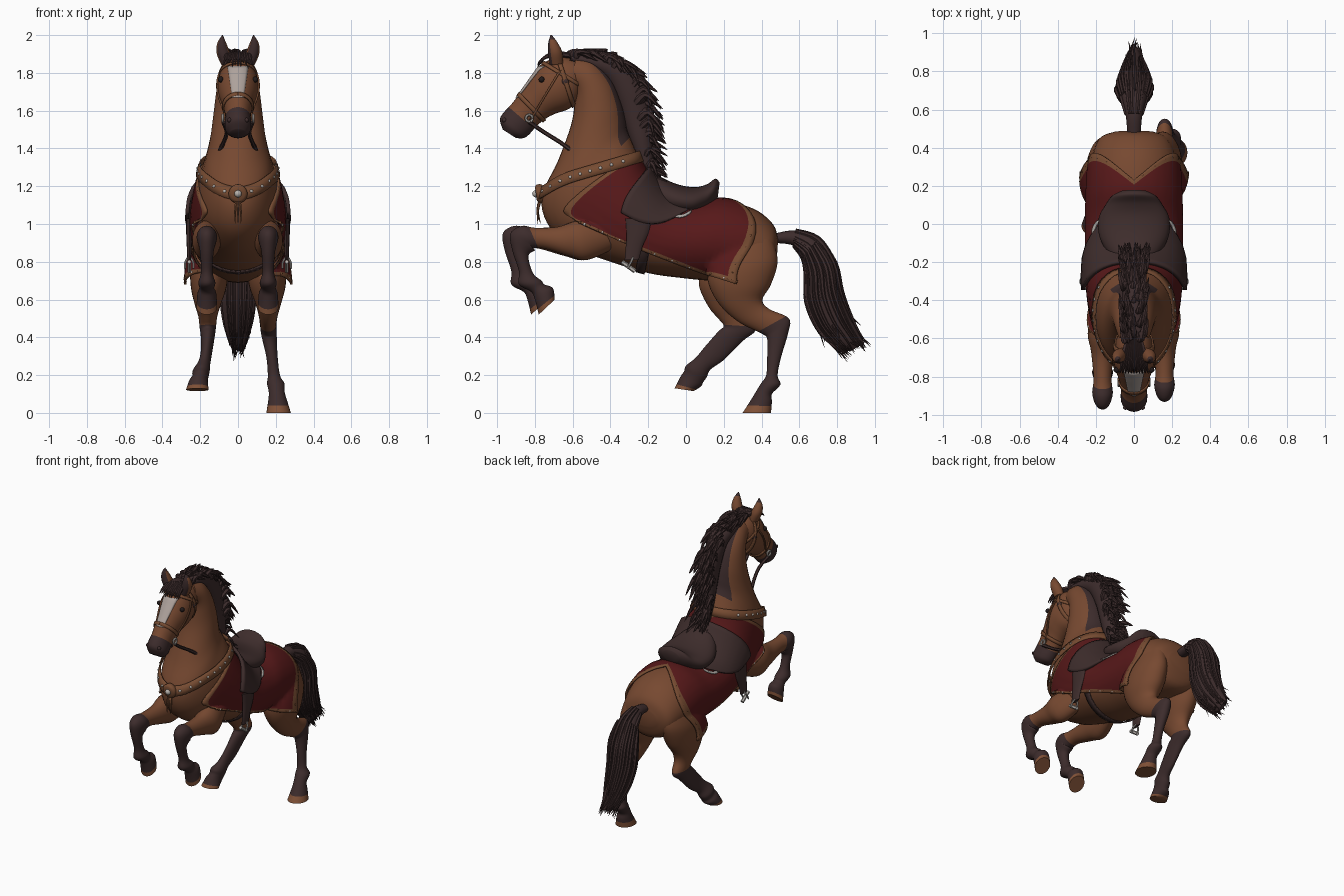
import bpy, bmesh, math, random
from mathutils import Vector as V
from mathutils.bvhtree import BVHTree

if "Cube" in bpy.data.objects:
    bpy.data.objects.remove(bpy.data.objects["Cube"])

random.seed(4)


def mat(name, r, g, b):
    m = bpy.data.materials.new(name)
    m.diffuse_color = (r, g, b, 1)
    m.use_nodes = True
    m.node_tree.nodes["Principled BSDF"].inputs["Base Color"].default_value = m.diffuse_color
    return m


COAT = mat("chestnut coat", .183, .066, .030)
DARK = mat("dark brown hair", .046, .025, .025)
LEATHER = mat("saddle leather", .048, .026, .025)
RED = mat("red cloth", .096, .0095, .010)
TRIM = mat("tan leather", .18, .07, .031)
SOLE = mat("hoof horn", .21, .08, .037)
SILVER = mat("silver", .46, .43, .40)
WHITE = mat("white blaze", .42, .36, .33)
BLACK = mat("eye black", .015, .01, .01)


def make(name, verts, faces, mats, rule=None, thick=0):
    me = bpy.data.meshes.new(name)
    me.from_pydata([tuple(v) for v in verts], [], faces)
    for m in mats:
        me.materials.append(m)
    for p in me.polygons:
        p.use_smooth = True
        if rule:
            p.material_index = rule(p.index, p.center)
    bm = bmesh.new()
    bm.from_mesh(me)
    bmesh.ops.recalc_face_normals(bm, faces=bm.faces)
    bm.to_mesh(me)
    bm.free()
    me.set_sharp_from_angle(angle=math.radians(50))
    ob = bpy.data.objects.new(name, me)
    bpy.context.collection.objects.link(ob)
    if thick:
        s = ob.modifiers.new("thickness", 'SOLIDIFY')
        s.thickness, s.offset = thick, 0


def spline(pts, n):
    """Catmull-Rom through tuples of any size"""
    P = [pts[0]] + list(pts) + [pts[-1]]
    out = []
    for k in range(1, len(P) - 2):
        for q in range(n):
            t = q / n
            out.append(tuple(.5 * (2*b + (c-a)*t + (2*a-5*b+4*c-d)*t*t + (3*b-a-3*c+d)*t**3)
                             for a, b, c, d in zip(*P[k-1:k+3])))
    return out + [tuple(pts[-1])]


def loft(name, stations, mats, rule=None, seg=28, n=5):
    """Station: y,z of upper edge, y,z of lower edge, half width[, x]"""
    st = spline([s if len(s) > 5 else (*s, 0) for s in stations], n)
    verts, faces = [], []
    for y1, z1, y2, z2, w, x in st:
        for k in range(seg):
            a = 2 * math.pi * k / seg
            c = math.cos(a) / 2
            verts.append(V((x + max(w, .001) * math.sin(a), (y1+y2)/2 + (y1-y2)*c, (z1+z2)/2 + (z1-z2)*c)))
    for i in range(len(st) - 1):
        for k in range(seg):
            l = (k + 1) % seg
            faces.append((i*seg+k, i*seg+l, (i+1)*seg+l, (i+1)*seg+k))
    start = len(faces)
    faces += [tuple(range(seg)), tuple(range((len(st)-1)*seg, len(st)*seg))]
    f = (lambda i, c: rule(0 if i == start else i // seg / n, i % seg)) if rule else None
    make(name, verts, faces, mats, f)
    return verts, faces


def tree(*parts):
    vs, fs = [], []
    for v, f in parts:
        fs += [tuple(i + len(vs) for i in q) for q in f]
        vs += v
    return BVHTree.FromPolygons(vs, fs)


def drape(name, bvh, fn, nu, nv, mats, rule=None, thick=.008, far=.6):
    """Lay a grid on a surface; fn(u, v) gives inner point, direction, offset"""
    pts = []
    for i in range(nu + 1):
        for j in range(nv + 1):
            c, d, off = fn(i / nu, j / nv)
            d = d.normalized()
            hit = bvh.ray_cast(c + d * far, -d, far * 1.2)[0]
            pts.append((hit or c) + d * off)
    w = nv + 1
    faces = [(i*w+j, i*w+j+1, (i+1)*w+j+1, (i+1)*w+j) for i in range(nu) for j in range(nv)]
    f = (lambda i, c: rule(i // nv, i % nv)) if rule else None
    make(name, pts, faces, mats, f, thick)
    return pts


def ring(name, bvh, top, bot, width, off, m, far=.45, dip=0):
    t, b = V((0, *top)), V((0, *bot))
    c, e = (t + b) / 2, (t - b).normalized()
    nrm = e.cross(V((1, 0, 0)))

    def fn(u, v):
        a = u * 2 * math.pi
        low = V((0, 0, -dip * max(0, -math.cos(a)) ** 5))
        return c + low + nrm * width * (v - .5), e * math.cos(a) + V((math.sin(a), 0, 0)), off
    return drape(name, bvh, fn, 48, 2, [m], far=far)


def tubes(name, paths, m, taper=True, seg=6, n=4):
    """Round strands; path = (points, radius)"""
    verts, faces = [], []
    for pts, r in paths:
        st = [V(p) for p in spline([tuple(p) for p in pts], n)]
        o = len(verts)
        for i, p in enumerate(st):
            d = (st[min(i+1, len(st)-1)] - st[max(i-1, 0)]).normalized()
            a = d.cross(V((.3, .2, .9)) if abs(d.x) > .8 else V((1, 0, 0))).normalized()
            b, t = d.cross(a), i / (len(st) - 1)
            q = r * (max(.03, (1 - t) ** .7) * min(1, .6 + 2*t) if taper else 1)
            verts += [p + (a*math.cos(k*2*math.pi/seg) + b*math.sin(k*2*math.pi/seg)) * q for k in range(seg)]
        for i in range(len(st) - 1):
            faces += [(o+i*seg+k, o+i*seg+(k+1) % seg, o+(i+1)*seg+(k+1) % seg, o+(i+1)*seg+k) for k in range(seg)]
        faces += [tuple(range(o, o+seg)), tuple(range(len(verts)-seg, len(verts)))]
    make(name, verts, faces, [m])


def balls(name, pts, r, m, sub=1):
    bm = bmesh.new()
    for p in pts:
        for v in bmesh.ops.create_icosphere(bm, subdivisions=sub, radius=r)['verts']:
            v.co += V(p)
    bm.verts.index_update()
    make(name, [v.co.copy() for v in bm.verts], [[v.index for v in f.verts] for f in bm.faces], [m])
    bm.free()


# torso and neck, dark along the crest
body = loft("torso_and_neck", [
    (.488, .92, .48, .80, .10), (.46, 1.0, .43, .70, .185), (.36, 1.08, .28, .69, .225), (.2, 1.12, .12, .70, .235),
    (.05, 1.10, -.03, .715, .235), (-.1, 1.13, -.2, .74, .235), (-.22, 1.28, -.4, .80, .235),
    (-.26, 1.38, -.58, .87, .225), (-.29, 1.45, -.72, .98, .205), (-.31, 1.5, -.765, 1.14, .175),
    (-.32, 1.56, -.68, 1.33, .148), (-.34, 1.64, -.61, 1.52, .13), (-.39, 1.76, -.59, 1.64, .115),
    (-.48, 1.86, -.59, 1.70, .10), (-.58, 1.89, -.62, 1.72, .08)], [COAT, DARK],
    lambda s, k: int(8 < s < 14 and (k < 3 or k > 24)))

# head with dark muzzle
head = loft("head", [
    (-.56, 1.86, -.55, 1.74, .07), (-.66, 1.885, -.57, 1.66, .095), (-.76, 1.85, -.62, 1.61, .108),
    (-.81, 1.79, -.69, 1.585, .10), (-.86, 1.72, -.74, 1.56, .082), (-.92, 1.64, -.79, 1.52, .068),
    (-.97, 1.585, -.83, 1.475, .07), (-.985, 1.55, -.86, 1.455, .066), (-.97, 1.50, -.90, 1.455, .045)],
    [COAT, DARK], lambda s, k: int(s > 5.3), n=6)

# hind legs: one planted, one lifted forward
leg_rule = lambda knee, sole: (lambda s, k: 2 if s > sole else int(s > knee))
hind_r = loft("right_hind_leg", [
    (.46, .92, .17, .92, .07, .14), (.485, .8, .12, .78, .10, .15), (.45, .68, .12, .68, .098, .155),
    (.405, .60, .18, .57, .07, .16), (.44, .55, .28, .48, .05, .16), (.545, .50, .40, .42, .043, .16),
    (.54, .42, .43, .39, .04, .165), (.505, .3, .43, .29, .03, .18), (.485, .2, .425, .2, .032, .19),
    (.50, .15, .40, .16, .046, .2), (.455, .10, .375, .12, .042, .205), (.455, .06, .345, .07, .05, .21),
    (.45, 0, .30, 0, .065, .215)], [COAT, DARK, SOLE], leg_rule(4.7, 11.3))
hind_l = loft("left_hind_leg", [
    (.45, .9, .12, .9, .07, -.14), (.46, .8, .08, .78, .10, -.15), (.41, .67, .07, .67, .095, -.155),
    (.35, .58, .12, .56, .068, -.16), (.34, .52, .17, .50, .05, -.16), (.37, .44, .20, .46, .043, -.16),
    (.30, .38, .17, .43, .037, -.16), (.20, .28, .10, .35, .03, -.168), (.13, .23, .05, .29, .033, -.18),
    (.11, .19, 0, .25, .045, -.195), (.09, .16, -.01, .22, .043, -.2), (.08, .14, -.03, .19, .05, -.21),
    (.04, .115, -.06, .13, .06, -.215)], [COAT, DARK, SOLE], leg_rule(4.6, 11.5))

# raised front legs
fore = [(-.32, 1.0, -.36, .88, .04), (-.55, 1.02, -.52, .81, .075), (-.68, .985, -.62, .83, .06),
        (-.80, .98, -.75, .87, .047), (-.87, .99, -.81, .87, .054), (-.93, .95, -.80, .86, .048),
        (-.92, .86, -.835, .83, .035), (-.885, .75, -.81, .74, .031), (-.885, .68, -.765, .70, .045),
        (-.82, .64, -.75, .68, .039), (-.80, .60, -.705, .66, .05), (-.78, .52, -.695, .60, .055)]
legs = []
for side, x, dy in (("right", .16, 0), ("left", -.165, -.04)):
    st = [(a + dy * min(1, i/4), b, c + dy * min(1, i/4), d, w, x * (1 if i else .75))
          for i, (a, b, c, d, w) in enumerate(fore)]
    legs.append(loft(side + "_front_leg", st, [COAT, DARK, SOLE], leg_rule(3.3, 10.4)))

torso_bvh, head_bvh = tree(body), tree(head)
all_bvh = tree(body, hind_r, hind_l, *legs)

# ears, eyes, nostrils, blaze
for s, side in ((1, "right"), (-1, "left")):
    loft(side + "_ear", [(-.65, 1.85, -.72, 1.84, .03, s*.06), (-.655, 1.91, -.73, 1.90, .036, s*.078),
         (-.68, 1.96, -.73, 1.955, .024, s*.086), (-.71, 2.0, -.718, 2.0, .002, s*.082)],
         [COAT, DARK], lambda t, k: int(t > 2.2 or 4 < k < 9), seg=14)
balls("eyes", [(s*.091, -.765, 1.765) for s in (1, -1)], .016, BLACK, 2)
balls("nostrils", [(s*.045, -.962, 1.55) for s in (1, -1)], .013, DARK, 2)
drape("blaze", head_bvh, lambda u, v: (V(((v-.5)*(.06 + .05*u), -.68, 1.67 + .165*u)), V((0, -1, 0)), .004),
      12, 8, [WHITE], thick=.004)

# saddle blanket with trimmed hem
def blanket(u, v):
    a = (v - .5) * math.pi
    b = V((0, -.55 + .82*u, 1.0 - .39*u + .07*u*u))
    t = V((0, -.2 + .43*u, 1.33 - .2*u))
    k = abs(math.sin(2*a))
    y = 2.0 * u * .09 * k * math.cos(a) ** 1.5 - .19 * k * (1 - u) ** 1.5
    return (b + V((0, y, 0)), (t-b).normalized()*math.cos(a) + V((math.sin(a), 0, 0)),
            .014 + .016*abs(2*v-1)**3)


NU, NV = 36, 60
cloth = drape("saddle_blanket", all_bvh, blanket, NU, NV, [RED, TRIM],
              lambda i, j: int(i < 1 or i >= NU-2 or j < 2 or j >= NV-2), .012)
hem = [cloth[i*(NV+1)+j] for i in range(0, NU+1, 2) for j in (1, NV-1)]
hem += [cloth[(NU-1)*(NV+1)+j] for j in range(2, NV, 3)]
balls("hem_beads", hem, .009, TRIM)
balls("hem_studs", [cloth[i*(NV+1)+j] for i in range(1, NU, 4) for j in (1, NV-1)], .009, SILVER)

# saddle flaps, seat and pale pad edge
def flaps(u, v):
    a = (v - .5) * math.pi
    b = V((0, -.345 + .33*u, 1.06 - .06*math.sin(math.pi*u)))
    t = V((0, -.2 + .3*u, 1.3 - .18*u))
    b.y -= .05 * (1-u) * abs(math.sin(2*a))
    return b, (t-b).normalized()*math.cos(a) + V((math.sin(a), 0, 0)), .035


drape("saddle_flaps", all_bvh, flaps, 14, 40, [LEATHER], thick=.02)
loft("saddle_seat", [(-.21, 1.28, -.24, 1.17, .05), (-.165, 1.265, -.19, 1.08, .12), (-.06, 1.215, -.08, 1.05, .18),
     (.04, 1.195, .02, 1.04, .185), (.11, 1.21, .09, 1.06, .15), (.155, 1.24, .14, 1.10, .115),
     (.178, 1.22, .168, 1.14, .065)], [LEATHER])
for s, side in ((1, "right"), (-1, "left")):
    drape(side + "_pad_edge", all_bvh, lambda u, v: (V((0, -.10 + .13*u, 1.035 + .012*v + .03*(2*u-1)**2)),
          V((s, 0, 0)), .04), 8, 1, [SILVER])
ring("girth_strap", torso_bvh, (-.17, 1.1), (-.24, .76), .05, .008, LEATHER)

# stirrups
for s, side in ((1, "right"), (-1, "left")):
    x = s * .258
    loft(side + "_stirrup_strap", [(-.18, 1.03, -.32, 1.03, .016, x), (-.20, .95, -.315, .94, .016, x),
         (-.23, .88, -.32, .87, .013, x), (-.25, .81, -.325, .81, .01, x)], [LEATHER], seg=12)
    tubes(side + "_stirrup", [([(x-.022, -.31, .765), (x-.02, -.29, .80), (x, -.28, .825), (x+.02, -.29, .80),
          (x+.022, -.31, .765)], .006), ([(x, -.34, .80), (x, -.27, .75)], .012)], SILVER, False)

# breast collar with studs, medallion and tassel
collar = ring("breast_collar", torso_bvh, (-.25, 1.355), (-.765, 1.205), .06, .02, TRIM, dip=.04)
balls("collar_studs", [collar[i*3+1] for i in range(6, 43, 2)], .011, SILVER)
loft("medallion", [(-.762, 1.21, -.745, 1.11, .045), (-.79, 1.21, -.775, 1.11, .05), (-.80, 1.195, -.79, 1.125, .035)],
     [TRIM], n=2)
balls("medallion_stud", [(0, -.795, 1.16)], .02, SILVER, 2)
tubes("tassel", [([(dx/2, -.775, 1.12), (dx, -.785, 1.07), (dx, -.77-abs(dx), 1.0)], .01)
                 for dx in (-.015, 0, .015)], TRIM)

# bridle and reins
ring("noseband", head_bvh, (-.885, 1.685), (-.76, 1.555), .022, .004, TRIM, .3)
ring("crownpiece", head_bvh, (-.68, 1.885), (-.60, 1.64), .022, .004, TRIM, .3)
ring("browband", head_bvh, (-.765, 1.86), (-.57, 1.74), .018, .004, TRIM, .3)
balls("bridle_rosettes", [(s*.088, -.64, 1.755) for s in (1, -1)], .024, LEATHER, 2)
for s, side in ((1, "right"), (-1, "left")):
    drape(side + "_cheek_strap", head_bvh, lambda u, v: (V((0, -.68 - .15*u + .02*v, 1.80 - .25*u + .014*v)),
          V((s, 0, 0)), .005), 14, 2, [TRIM])
    tubes(side + "_bit_ring", [([(s*.08, -.83 + .018*math.cos(k*math.pi/4), 1.56 + .018*math.sin(k*math.pi/4))
          for k in range(9)], .007)], SILVER, False)
    tubes(side + "_rein", [([(s*.078, -.83, 1.54), (s*.06, -.75, 1.485), (s*.075, -.67, 1.435), (s*.10, -.6, 1.385)],
          .011)], LEATHER, False)

# mane: core plus clumps swept back and down
crest = [(-.6, 1.90, -.62, 1.86), (-.46, 1.895, -.52, 1.82), (-.31, 1.84, -.42, 1.76), (-.225, 1.73, -.36, 1.64),
         (-.19, 1.6, -.33, 1.54), (-.18, 1.46, -.29, 1.42), (-.17, 1.33, -.24, 1.28), (-.18, 1.24, -.2, 1.22)]
loft("mane_core", [(*c, w) for c, w in zip(crest, (.055, .06, .06, .06, .055, .055, .045, .03))], [DARK], seg=16)
strands = []
for y1, z1, y2, z2 in spline(crest, 24):
    x, g = random.uniform(-.065, .065), random.uniform(.7, 1.15)
    tip = V((x*1.3, y1 + random.uniform(.01, .08), z1 - random.uniform(.02, .10)))
    if y1 < -.4:
        tip += V((0, .02, .05))
    strands.append(([(x*.6, (y1+y2)/2, (z1+z2)/2), (x, y1 - .01, z1 + .012), tip], .025*g))
tubes("mane_clumps", strands, DARK)
lock = [([(x*.5, -.6, 1.89), (x*.9, -.69, 1.90), (x*1.1, -.75, 1.88), (x*1.25, -.785, 1.84 + random.uniform(-.01, .02))],
         .019) for x in [-.06 + .012*k for k in range(11)]]
tubes("forelock", lock, DARK)

# tail: core plus long strands with ragged tips
tail = [(.47, .95, .47, .90, .035), (.58, .965, .57, .885, .045), (.70, .92, .62, .82, .07), (.785, .79, .635, .73, .088),
        (.82, .64, .635, .59, .085), (.865, .52, .69, .45, .07), (.915, .42, .78, .35, .045), (.945, .37, .87, .325, .012)]
loft("tail_core", tail, [DARK], seg=18)
hairs = []
for k in range(80):
    a, r, q = random.uniform(0, 6.28), random.uniform(.8, 1.08), random.choice((2, 3, 3, 3))
    path = []
    for y1, z1, y2, z2, w in tail[q-1:q+4]:
        c = math.cos(a) * r / 2
        path.append((w * math.sin(a) * r, (y1+y2)/2 + (y1-y2)*c, (z1+z2)/2 + (z1-z2)*c))
    p, o = V(path[-1]), V(path[-2])
    stray = V((random.uniform(-.3, .3), random.uniform(0, .4), random.uniform(-.3, .2)))
    path.append(p + ((p - o).normalized() + stray) * random.uniform(.03, .09))
    hairs.append((path, .015))
tubes("tail_strands", hairs, DARK)
